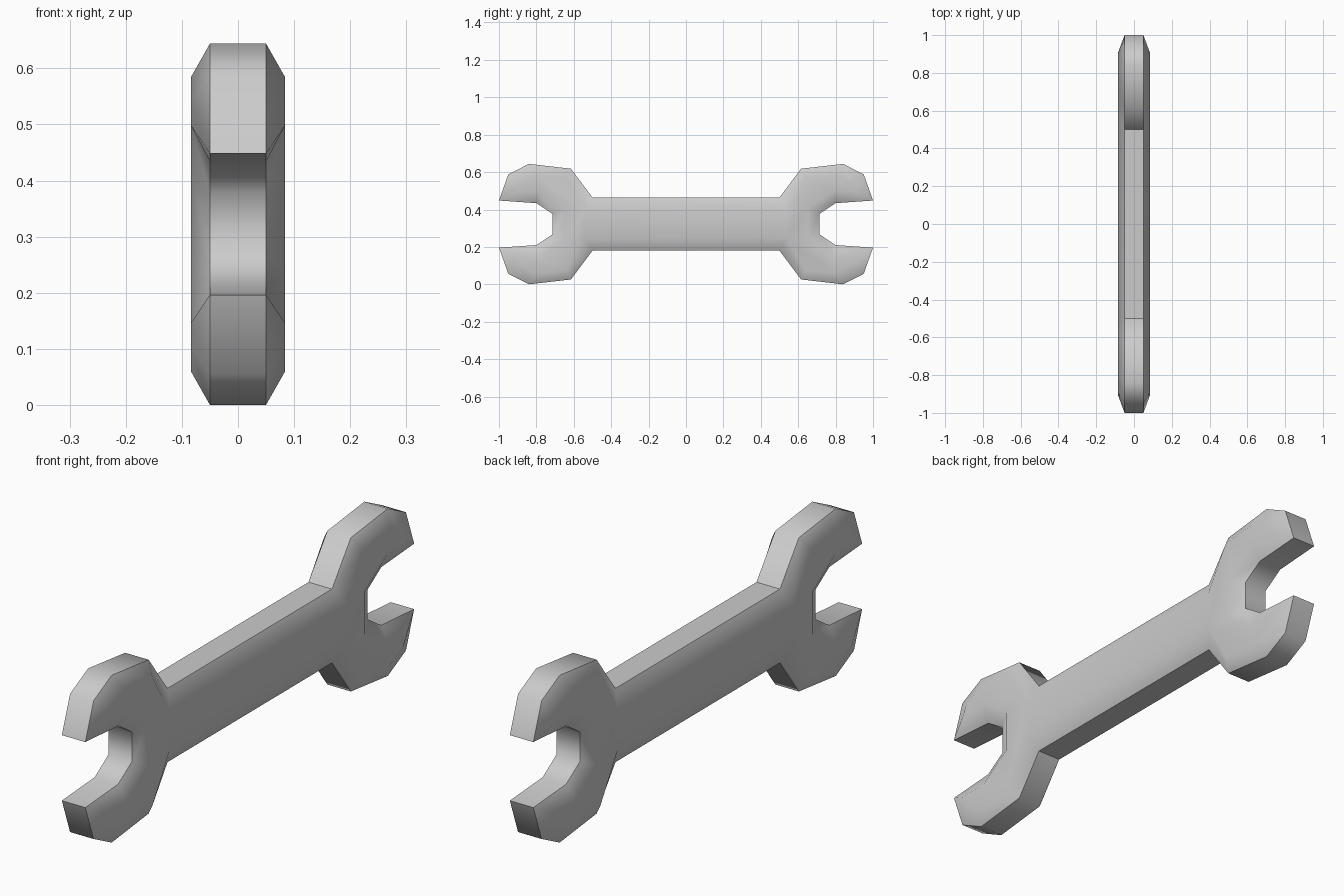
import bpy, bmesh

cube = bpy.data.objects.get("Cube")
if cube:
    bpy.data.objects.remove(cube, do_unlink=True)

MID_Z = 0.322       # height of the long axis
RIM_X = 0.05        # half width of the outer rim
FACE_X = 0.084      # half width of the raised side faces

# Quarter profile from handle to jaw throat: (y, height above the axis)
rim_quarter = [(0.5, 0.142), (0.615, 0.296), (0.84, 0.322), (0.95, 0.266),
               (1.0, 0.126), (0.80, 0.112), (0.715, 0.056)]
face_quarter = [(0.537, 0.075), (0.64, 0.246), (0.80, 0.262), (0.885, 0.22),
                (0.908, 0.176), (0.79, 0.176), (0.652, 0.085)]
JUNCTION, TIP = 0, 4


def full_loop(quarter):
    """Mirror a quarter profile into the closed outline of both heads."""
    lower = [(y, -h) for y, h in reversed(quarter)]
    head = quarter + lower
    return head + [(-y, -h) for y, h in head]


def add_ring(bm, quarter, x):
    return [bm.verts.new((x, y, MID_Z + h)) for y, h in full_loop(quarter)]


bm = bmesh.new()
rims, n = {}, 4 * len(rim_quarter)
half = n // 2
for side in (-1, 1):
    rim = add_ring(bm, rim_quarter, side * RIM_X)
    face = add_ring(bm, face_quarter, side * FACE_X)
    rims[side] = rim
    # Sloping border around the side face
    for i in range(n):
        j = (i + 1) % n
        bm.faces.new((rim[i], rim[j], face[j], face[i]))
    # Flat faces of the two heads and the handle
    bm.faces.new(face[:half])
    bm.faces.new(face[half:])
    bm.faces.new((face[-1], face[0], face[half - 1], face[half]))

# Outer rim joining both sides
for i in range(n):
    j = (i + 1) % n
    bm.faces.new((rims[-1][i], rims[-1][j], rims[1][j], rims[1][i]))
bmesh.ops.recalc_face_normals(bm, faces=bm.faces)

# Smooth shading, with crisp rim borders, jaw tips and handle junctions
for f in bm.faces:
    f.smooth = True
for i in range(n):
    j = (i + 1) % n
    for rim in rims.values():
        bm.edges.get((rim[i], rim[j])).smooth = False
    step = min(i % half, half - 1 - i % half)
    if step in (JUNCTION, TIP):
        bm.edges.get((rims[-1][i], rims[1][i])).smooth = False

mesh = bpy.data.meshes.new("wrench_body")
bm.to_mesh(mesh)
bm.free()
wrench = bpy.data.objects.new("wrench_body", mesh)
bpy.context.scene.collection.objects.link(wrench)

# Keep the broad faces evenly shaded
weighted = wrench.modifiers.new("even_shading", 'WEIGHTED_NORMAL')
weighted.keep_sharp = True

# Plain steel grey
grey = (0.6, 0.6, 0.6, 1.0)
steel = bpy.data.materials.new("steel_grey")
steel.use_nodes = True
steel.diffuse_color = grey
steel.node_tree.nodes["Principled BSDF"].inputs["Base Color"].default_value = grey
mesh.materials.append(steel)
